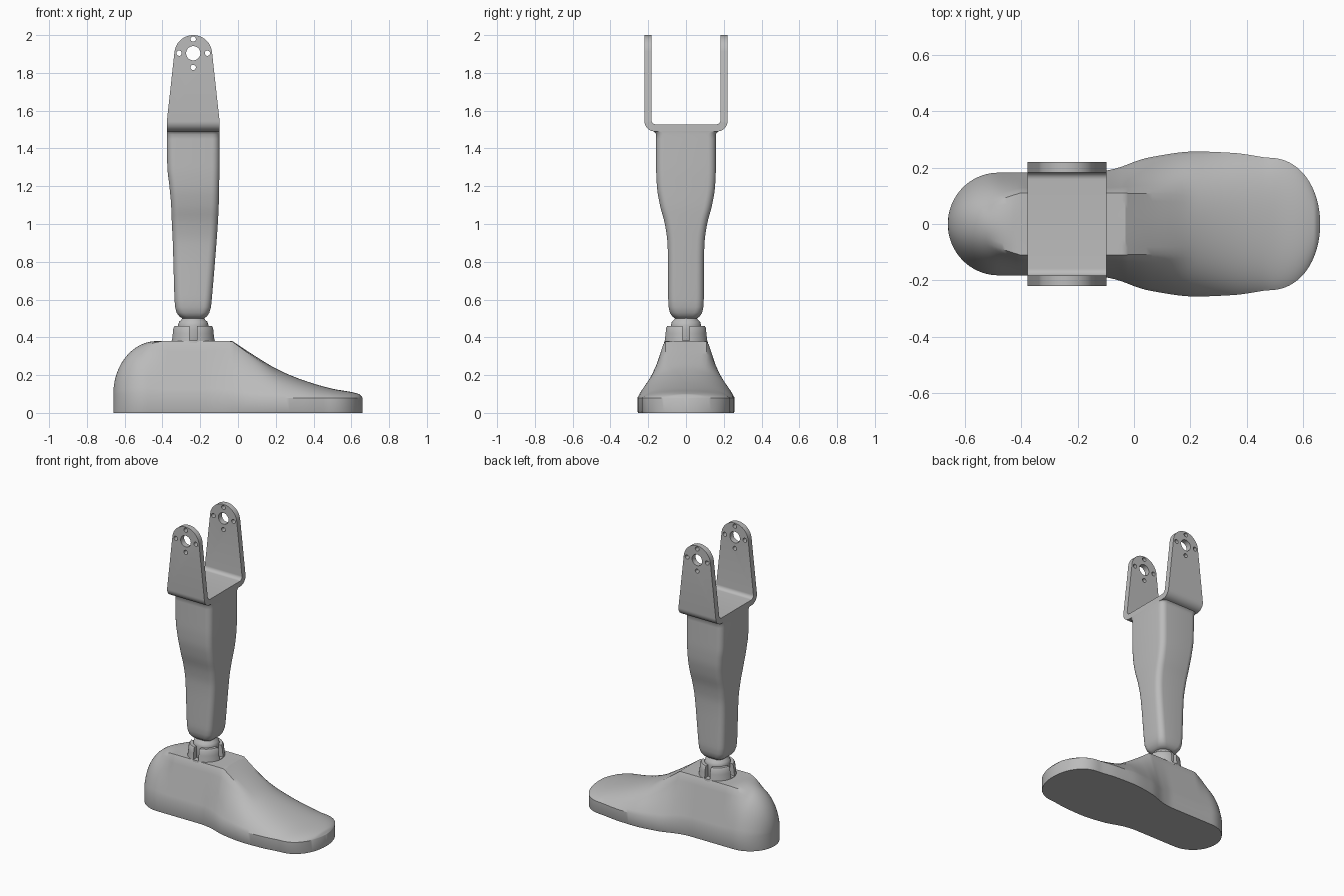
import bpy, bmesh, math
from mathutils import Vector, Matrix

cube = bpy.data.objects.get("Cube")
if cube:
    bpy.data.objects.remove(cube)

grey = bpy.data.materials.new("plain_grey")
grey.use_nodes = True
COLOUR = (0.5, 0.5, 0.5, 1)
grey.diffuse_color = COLOUR
grey.node_tree.nodes["Principled BSDF"].inputs["Base Color"].default_value = COLOUR

CX = -0.237  # leg axis


def finish(name, bm, angle=35):
    bmesh.ops.remove_doubles(bm, verts=bm.verts, dist=1e-5)
    bmesh.ops.recalc_face_normals(bm, faces=bm.faces)
    mesh = bpy.data.meshes.new(name)
    bm.to_mesh(mesh)
    bm.free()
    ob = bpy.data.objects.new(name, mesh)
    bpy.context.collection.objects.link(ob)
    mesh.materials.append(grey)
    smooth(ob, angle)
    return ob


def smooth(ob, angle=35):
    bpy.ops.object.select_all(action='DESELECT')
    ob.select_set(True)
    bpy.context.view_layer.objects.active = ob
    bpy.ops.object.shade_smooth_by_angle(angle=math.radians(angle))


def loft(rings, closed_ends=True, loop=False):
    """Skin a list of closed rings with quads."""
    bm = bmesh.new()
    rows = [[bm.verts.new(p) for p in r] for r in rings]
    pairs = list(zip(rows, rows[1:])) + ([(rows[-1], rows[0])] if loop else [])
    for a, b in pairs:
        for i in range(len(a)):
            j = (i + 1) % len(a)
            bm.faces.new((a[i], a[j], b[j], b[i]))
    if closed_ends and not loop:
        bm.faces.new(rows[0])
        bm.faces.new(rows[-1])
    return bm


def cut(ob, cutter, operation):
    """Apply a boolean and drop the cutter."""
    cutter.hide_render = True
    mod = ob.modifiers.new("cut", 'BOOLEAN')
    mod.operation, mod.object, mod.solver = operation, cutter, 'EXACT'
    bpy.context.view_layer.update()
    graph = bpy.context.evaluated_depsgraph_get()
    mesh = bpy.data.meshes.new_from_object(ob.evaluated_get(graph))
    ob.modifiers.clear()
    ob.data = mesh
    mesh.materials.clear()
    mesh.materials.append(grey)
    bpy.data.objects.remove(cutter)


def curve(points, x):
    """Smooth monotone interpolation through (x, value) points."""
    if x <= points[0][0]:
        return points[0][1]
    n = len(points)
    slope = [(points[i + 1][1] - points[i][1]) / (points[i + 1][0] - points[i][0]) for i in range(n - 1)]
    tan = [slope[0]] + [0 if a * b <= 0 else 2 * a * b / (a + b) for a, b in zip(slope, slope[1:])] + [slope[-1]]
    for i in range(n - 1):
        (x0, v0), (x1, v1) = points[i], points[i + 1]
        if x <= x1:
            d = x1 - x0
            t = (x - x0) / d
            return (v0 * (1 + 2 * t) * (1 - t) ** 2 + tan[i] * d * t * (1 - t) ** 2
                    + v1 * t * t * (3 - 2 * t) + tan[i + 1] * d * t * t * (t - 1))
    return points[-1][1]


def arc(cx, cy, r, a0, a1, n):
    return [(cx + r * math.cos(math.radians(a0 + (a1 - a0) * i / n)),
             cy + r * math.sin(math.radians(a0 + (a1 - a0) * i / n))) for i in range(n + 1)]


# Foot: cross-sections from heel to toe
WIDTH = [(-0.49, 0.182), (-0.16, 0.182), (-0.08, 0.193), (0.05, 0.235), (0.22, 0.257), (0.35, 0.252), (0.47, 0.235)]
INSTEP = [(-0.03, 0.38), (0.1, 0.295), (0.2, 0.235), (0.3, 0.19), (0.4, 0.155), (0.5, 0.128), (0.64, 0.1), (0.66, 0.08)]


def half_width(x):
    if x < -0.48:
        return 0.182 * math.sqrt(max(0, 1 - ((x + 0.48) / 0.18) ** 2))
    if x > 0.47:
        return 0.235 * max(0, 1 - ((x - 0.47) / 0.19) ** 2.3) ** 0.5
    return curve(WIDTH, x)


def foot_height(x):
    if x < -0.43:
        return 0.1 + 0.28 * math.sqrt(max(0, 1 - ((x + 0.43) / 0.23) ** 2))
    return 0.38 if x < -0.03 else curve(INSTEP, x)


def foot_section(x, n=14):
    w, h = half_width(x), foot_height(x)
    s = min(curve([(-0.1, 0.1), (0.05, 0.08), (0.66, 0.08)], x), h)
    t = min(0.116, w * 0.64)
    heel = min(1, max(0, (-0.4 - x) / 0.12))
    fore = min(1, max(0, (x + 0.05) / 0.25))
    soft = max(heel, fore)
    t = t + (w * 0.72 - t) * soft
    side = [(w * 0.985, 0), (w, 0.008), (w, s)]
    for i in range(1, n + 1):
        u = i / n
        # straight flank with a flat top, blended into a dome
        k = u / 0.7
        py, pz = (w + (t - w) * k, s + (h - s) * k) if k < 1 else (t * (1 - u) / 0.3, h)
        by, bz = (1 - u) ** 2 * w + 2 * u * (1 - u) * t, s + (h - s) * (1 - (1 - u) ** 2)
        side.append((py + (by - py) * soft, pz + (bz - pz) * soft))
    return [(x, y, z) for y, z in side] + [(x, -y, z) for y, z in reversed(side[:-1])]


xs = sorted([-0.66 * math.cos(math.pi * i / 96) for i in range(97)] + [-0.43, -0.03])
finish("foot", loft([foot_section(x) for x in xs]), 32)


# Shin: rounded rectangles stacked upward, as (height, back x, front x, half depth)
SHIN = [(0.5, -0.295, -0.18, 0.058), (0.512, -0.312, -0.164, 0.074), (0.53, -0.325, -0.152, 0.085),
        (0.56, -0.333, -0.143, 0.092), (0.6, -0.336, -0.139, 0.094), (0.8, -0.342, -0.122, 0.095),
        (0.9, -0.345, -0.114, 0.098), (1.0, -0.35, -0.107, 0.112), (1.1, -0.354, -0.102, 0.138),
        (1.2, -0.363, -0.1, 0.154), (1.3, -0.374, -0.098, 0.158), (1.475, -0.377, -0.097, 0.158),
        (1.492, -0.377, -0.097, 0.172)]


def shin_section(z):
    x0, x1, d = (curve([(r[0], r[c]) for r in SHIN], z) for c in (1, 2, 3))
    r = min(0.04, d * 0.6)
    ring = []
    for cx, cy, a in ((x1 - r, d - r, 0), (x0 + r, d - r, 90), (x0 + r, r - d, 180), (x1 - r, r - d, 270)):
        ring += [(x, y, z) for x, y in arc(cx, cy, r, a, a + 90, 6)]
    return ring


heights = [r[0] for r in SHIN[:4]] + [0.6 + 0.025 * i for i in range(36)] + [1.484, 1.492]
finish("shin", loft([shin_section(z) for z in heights]))

# Knee bracket: bent U strip trimmed to tapered, rounded plates
outer = arc(-0.165, 1.545, 0.055, 180, 270, 8) + arc(0.165, 1.545, 0.055, 270, 360, 8)
inner = arc(0.158, 1.552, 0.025, 360, 270, 8) + arc(-0.158, 1.552, 0.025, 270, 180, 8)
strip = [(-0.22, 2.02)] + outer + [(0.22, 2.02), (0.183, 2.02)] + inner + [(-0.183, 2.02)]
bracket = finish("knee_bracket", loft([[(x, y, z) for y, z in strip] for x in (-0.377, -0.097)]))

outline = [(CX - 0.15, 1.4), (CX + 0.15, 1.4), (CX + 0.14, 1.54)] + arc(CX, 1.9, 0.1, 7, 173, 24) + [(CX - 0.14, 1.54)]
trim = finish("bracket_trim", loft([[(x, y, z) for x, z in outline] for y in (-0.4, 0.4)]))
cut(bracket, trim, 'INTERSECT')

for dx, z, r in ((0, 1.904, 0.038), (0.075, 1.904, 0.014), (-0.075, 1.904, 0.014), (0, 1.979, 0.014), (0, 1.829, 0.014)):
    hole = [[(x, y, zz) for x, zz in arc(CX + dx, z, r, 0, 345, 23)] for y in (-0.4, 0.4)]
    cut(bracket, finish("bolt_hole", loft(hole)), 'DIFFERENCE')
smooth(bracket)


# Ankle: slotted socket holding a ball and neck
def lathe(name, profile, loop=False, steps=48):
    rings = [[(CX + r * math.cos(2 * math.pi * i / steps), r * math.sin(2 * math.pi * i / steps), z)
              for i in range(steps)] for r, z in profile]
    return finish(name, loft(rings, loop=loop))


socket = lathe("ankle_socket", [(0.078, 0.37), (0.116, 0.37), (0.114, 0.385), (0.11, 0.42), (0.107, 0.45),
                                (0.1, 0.461), (0.078, 0.461)], loop=True)
for size in ((0.3, 0.038, 0.12), (0.038, 0.3, 0.12)):
    bm = bmesh.new()
    bmesh.ops.create_cube(bm, size=1, matrix=Matrix.Translation((CX, 0, 0.443)) @ Matrix.Diagonal((*size, 1)))
    cut(socket, finish("socket_slot", bm), 'DIFFERENCE')
smooth(socket)

lathe("ankle_ball", [(0.07, 0.37), (0.077, 0.4), (0.08, 0.44), (0.08, 0.465), (0.075, 0.482), (0.062, 0.494),
                     (0.058, 0.502), (0.06, 0.515)])
